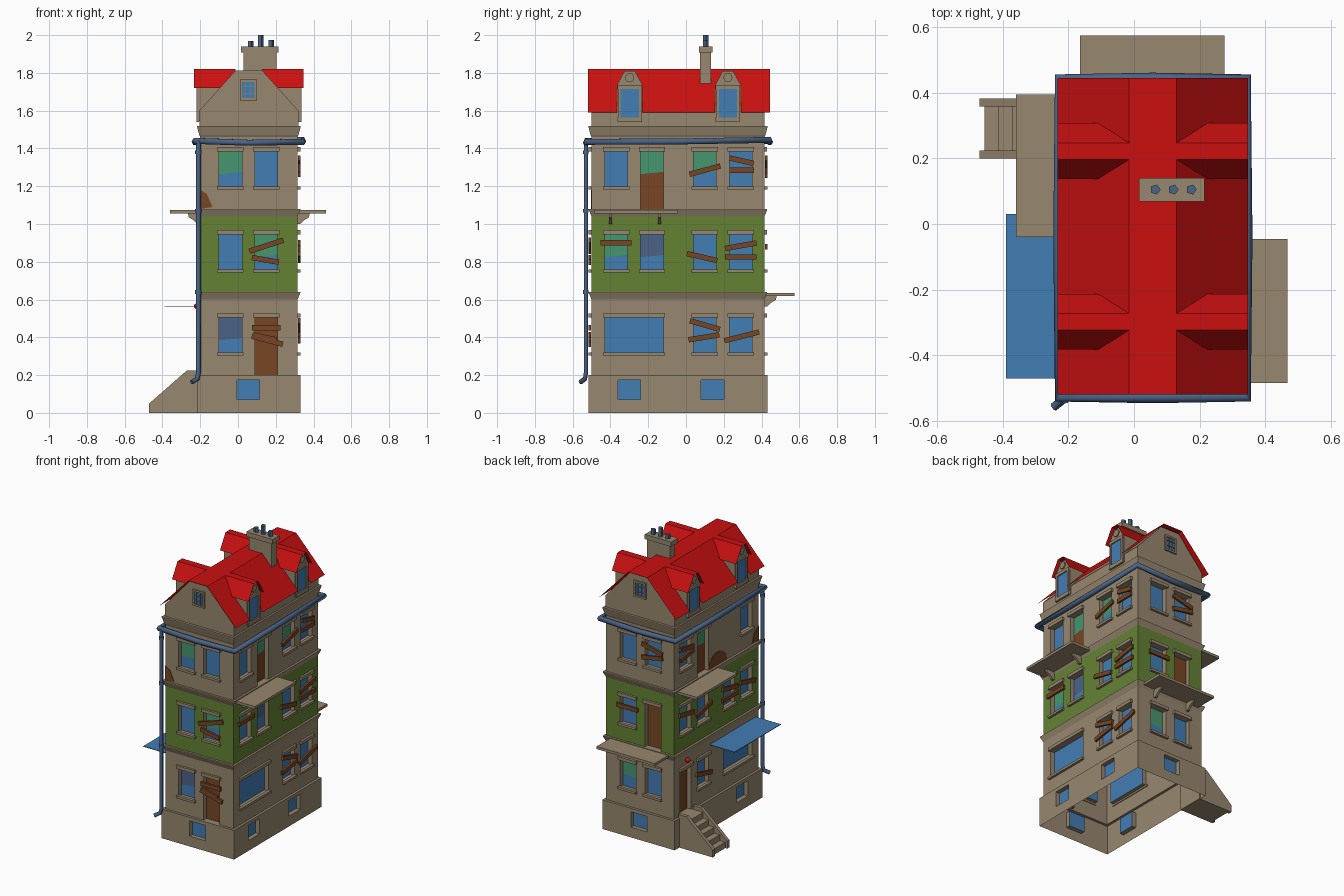
import bpy, bmesh, math
from mathutils import Vector as V

if "Cube" in bpy.data.objects:
    bpy.data.objects.remove(bpy.data.objects["Cube"])

COL = {"stone": (0.31, 0.242, 0.156), "moss_green": (0.127, 0.223, 0.034), "roof_red": (0.6, 0.005, 0.005),
       "glass_blue": (0.055, 0.205, 0.456), "slate": (0.07, 0.127, 0.242), "teal": (0.061, 0.305, 0.156),
       "wood": (0.188, 0.061, 0.017)}
MATS = {}
for n, c in COL.items():
    MATS[n] = bpy.data.materials.new(n)
    MATS[n].diffuse_color = (*c, 1)
ORDER = list(COL)
X0, X1, Y0, Y1 = -0.2, 0.315, -0.5, 0.415      # wall planes
CX = (X0 + X1) / 2
parts = {}                                      # name -> (bmesh, is_sheet)


def bucket(name, sheet=False):
    if name not in parts:
        parts[name] = (bmesh.new(), sheet)
    return parts[name][0]


def sheet(name, pts, mat, hint):
    """Flat polygon whose normal follows the hint."""
    bm = bucket(name, True)
    f = bm.faces.new([bm.verts.new(p) for p in pts])
    f.material_index = ORDER.index(mat)
    f.normal_update()
    if f.normal.dot(V(hint)) < 0:
        f.normal_flip()


def prism(name, pts, vec, mat):
    """Polygon extruded along a vector."""
    bm = bucket(name)
    a = [bm.verts.new(V(p)) for p in pts]
    b = [bm.verts.new(V(p) + V(vec)) for p in pts]
    n = len(a)
    fs = [bm.faces.new(a), bm.faces.new(b[::-1])]
    fs += [bm.faces.new((a[i], a[(i + 1) % n], b[(i + 1) % n], b[i])) for i in range(n)]
    for f in fs:
        f.material_index = ORDER.index(mat)


def box(name, x0, x1, y0, y1, z0, z1, mat):
    prism(name, [(x0, y0, z0), (x1, y0, z0), (x1, y1, z0), (x0, y1, z0)], (0, 0, z1 - z0), mat)


def P(face, u, z, d=0.0):
    """Point on a facade: u along it, z up, d outwards."""
    return V({"front": (u, Y0 - d, z), "back": (u, Y1 + d, z),
              "right": (X1 + d, u, z), "left": (X0 - d, u, z)}[face])


def fbox(name, face, u0, u1, z0, z1, d0, d1, mat, ang=0):
    cu, cz, a = (u0 + u1) / 2, (z0 + z1) / 2, math.radians(ang)
    pts = []
    for u, z in ((u0, z0), (u1, z0), (u1, z1), (u0, z1)):
        du, dz = u - cu, z - cz
        pts.append(P(face, cu + du * math.cos(a) - dz * math.sin(a), cz + du * math.sin(a) + dz * math.cos(a), d0))
    prism(name, pts, P(face, 0, 0, d1) - P(face, 0, 0, d0), mat)


def wall(face, off, z0, z1, holes, mat):
    """Facade sheet with recessed openings (u0, u1, za, zb, upper, lower, split)."""
    lo, hi = (X0, X1) if face in ("front", "back") else (Y0, Y1)
    us = sorted({lo - off, hi + off, *(u for h in holes for u in h[:2])})
    zs = sorted({z0, z1, *(z for h in holes for z in h[2:4])})
    out = P(face, 0, 0, 1) - P(face, 0, 0, 0)
    for ua, ub in zip(us, us[1:]):
        for za, zb in zip(zs, zs[1:]):
            cu, cz = (ua + ub) / 2, (za + zb) / 2
            if not any(h[0] < cu < h[1] and h[2] < cz < h[3] for h in holes):
                sheet("walls", [P(face, u, z, off) for u, z in ((ua, za), (ub, za), (ub, zb), (ua, zb))], mat, out)
    for ua, ub, za, zb, up, low, sp in holes:
        c = [(ua, za), (ub, za), (ub, zb), (ua, zb)]
        mid = P(face, (ua + ub) / 2, (za + zb) / 2, off)
        for i in range(4):                       # reveals
            q = [P(face, *c[i], off), P(face, *c[(i + 1) % 4], off),
                 P(face, *c[(i + 1) % 4], off - .03), P(face, *c[i], off - .03)]
            sheet("walls", q, "stone", mid - (q[0] + q[1]) / 2)
        for col, lo_, hi_ in ((low, (za, za), (sp - .006, sp + .006)), (up, (sp - .006, sp + .006), (zb, zb))):
            sheet("window_panes", [P(face, ua, lo_[0], off - .03), P(face, ub, lo_[1], off - .03),
                                   P(face, ub, hi_[1], off - .03), P(face, ua, hi_[0], off - .03)], col, out)


# Facades: per face, three floors of (centre, upper colour, lower colour, is_door)
B, T, S, W = "glass_blue", "teal", "slate", "wood"
OPEN = {
    "front": [[(-.04, S, B, 0), (.15, W, W, 1)], [(-.04, B, B, 0), (.15, T, B, 0)], [(-.04, T, B, 0), (.15, B, B, 0)]],
    "back": [[(-.04, B, B, 0), (.15, T, B, 0)], [(-.04, W, W, 1), (.15, B, B, 0)], [(-.04, B, B, 0), (.15, B, B, 0)]],
    "right": [[(-.275, B, B, 0), (.10, B, B, 0), (.29, B, B, 0)],
              [(-.37, T, B, 0), (-.18, S, B, 0), (.10, B, B, 0), (.29, B, B, 0)],
              [(-.37, B, B, 0), (-.18, T, W, 1), (.10, T, B, 0), (.29, B, B, 0)]],
    "left": [[(-.275, B, B, 0), (.10, B, B, 0), (.29, W, W, 1)],
             [(-.37, B, B, 0), (-.18, B, B, 0), (.10, B, B, 0), (.29, T, B, 0)],
             [(-.37, B, B, 0), (.10, T, W, 1), (.29, B, B, 0)]]}
CELLAR = {"front": [.055], "back": [.055], "right": [-.30, .14], "left": [-.30]}
BASES = (.2, .64, 1.08)
for face, floors in OPEN.items():
    wall(face, .017, 0, .2, [(c - .06, c + .06, .07, .175, B, B, .12) for c in CELLAR[face]], "stone")
    for k, (zb, row) in enumerate(zip(BASES, floors)):
        holes = []
        for c, up, low, door in row:
            h = .155 if c == -.275 else .06
            za, zt = (zb if door else zb + .115), zb + .305
            holes.append((c - h, c + h, za, zt, up, low, zb + .19))
            fbox("lintels", face, c - h - .01, c + h + .01, zt, zt + .022, -.005, .015, "stone")
            if not door:
                fbox("sills", face, c - h - .01, c + h + .01, za - .012, za + .004, -.005, .016, "stone")
        wall(face, 0, zb, 1.46 if k == 2 else zb + .4, holes, "moss_green" if k == 1 else "stone")

# Plinth ledge and flared cornices
for levels in ([(.017, .2), (0, .2)], [(0, .6), (.003, .607), (.015, .635), (.015, .64), (0, .64)],
               [(0, 1.04), (.003, 1.047), (.015, 1.075), (.015, 1.08), (0, 1.08)],
               [(0, 1.46), (.005, 1.47), (.017, 1.515), (.017, 1.52), (-.01, 1.52)]):
    for (o0, za), (o1, zb) in zip(levels, levels[1:]):
        R = [[V((x, y, z)) for x, y in ((X0 - o, Y0 - o), (X1 + o, Y0 - o), (X1 + o, Y1 + o), (X0 - o, Y1 + o))]
             for o, z in ((o0, za), (o1, zb))]
        for i, n in enumerate(((0, -1), (1, 0), (0, 1), (-1, 0))):
            j = (i + 1) % 4
            sheet("cornices", [R[0][i], R[0][j], R[1][j], R[1][i]], "stone", (*n, 0 if za != zb else 5))

# Boards nailed over openings: face, floor, centre, height above floor, length, tilt
for face, k, u, dz, ln, ang in (
        ("front", 0, .15, .25, .15, 0), ("front", 0, .155, .185, .17, -15), ("front", 0, .14, .2, .13, -12),
        ("front", 1, .15, .245, .19, 18), ("front", 1, .145, .17, .145, -10),
        ("right", 0, .10, .265, .165, -16), ("right", 0, .095, .2, .165, 9), ("right", 0, .295, .205, .19, 14),
        ("right", 1, -.37, .26, .165, 0), ("right", 1, .085, .185, .165, -13), ("right", 1, .29, .245, .17, 10),
        ("right", 1, .29, .185, .165, 0), ("right", 2, .10, .205, .17, 15), ("right", 2, .295, .255, .13, -13),
        ("right", 2, .295, .205, .13, 0), ("back", 1, .15, .24, .16, 0), ("back", 2, -.04, .25, .16, 14),
        ("back", 2, -.04, .19, .16, -10), ("left", 0, .10, .2, .17, 14), ("left", 1, .29, .24, .16, 10),
        ("left", 1, .10, .2, .17, -14), ("left", 1, -.18, .24, .17, 12), ("left", 1, -.18, .18, .17, 0),
        ("left", 1, -.37, .21, .17, 14), ("left", 2, .29, .25, .15, 10), ("left", 2, .29, .2, .15, -8)):
    z = BASES[k] + dz
    fbox("boards", face, u - ln / 2, u + ln / 2, z - .014, z + .014, .002, .016, "wood", ang)

# Patches of fallen plaster
for face, pts in (("front", [(-.2, 1.08), (-.135, 1.09), (-.165, 1.16), (-.2, 1.18)]),
                  ("left", [(-.5, 1.08), (-.43, 1.09), (-.45, 1.15), (-.5, 1.18)]),
                  ("left", [(-.055 + .1 * math.cos(a * math.pi / 7), 1.085 + .09 * math.sin(a * math.pi / 7)) for a in range(8)])):
    prism("plaster_patches", [P(face, u, z) for u, z in pts], P(face, 0, 0, .004) - P(face, 0, 0), "wood")

# Balconies on brackets
for face, u0, u1, z, d in (("right", -.485, -.045, 1.055, .152), ("left", -.04, .395, 1.055, .16), ("back", -.165, .275, .618, .16)):
    fbox("balconies", face, u0, u1, z, z + .018, -.01, d, "stone")
    for u in (u0 + .085, u1 - .095):
        prof = [(-.005, z - .055), (.015, z - .055), (.035, z - .035), (.06, z - .02), (.065, z), (-.005, z)]
        prism("balcony_brackets", [P(face, u - .008, zz, dd) for dd, zz in prof],
              P(face, .016, 0) - P(face, 0, 0), "stone")

# Awning, entrance steps
box("awning", -.39, X0, -.47, .03, .563, .567, "glass_blue")
for y, w in ((.2, .024), (.358, .024)):
    prism("stair_walls", [(x, y, z) for x, z in ((-.47, 0), (-.21, 0), (-.21, .225), (-.27, .225), (-.47, .05))],
          (0, w, 0), "stone")
for i in range(5):
    box("steps", -.455 + i * .042, -.21, .224, .358, 0, .04 * (i + 1), "stone")

# Attic block with gables
prism("attic", [(CX + x, Y0, z) for x, z in ((-.262, 1.52), (.262, 1.52), (.262, 1.6), (.0715, 1.812), (-.0715, 1.812), (-.262, 1.6))],
      (0, Y1 - Y0, 0), "stone")
for face in ("front", "back"):
    fbox("gable_panes", face, .015, .095, 1.66, 1.76, -.005, .003, B)
    for u0, u1, z0, z1 in ((.01, .022, 1.655, 1.765), (.088, .1, 1.655, 1.765), (.01, .1, 1.655, 1.667), (.01, .1, 1.753, 1.765),
                           (.04, .043, 1.66, 1.76), (.067, .07, 1.66, 1.76), (.015, .095, 1.69, 1.693), (.015, .095, 1.727, 1.73)):
        fbox("gable_frames", face, u0, u1, z0, z1, -.005, .01, "stone")

# Roof sheets, notched where the dormers stand
DORM = (-.298, .222)
RY0, RY1 = -.52, .445
RZ = lambda d: 1.82 - (d - .0725) * .23 / .2175
sheet("roof", [(CX - .0725, RY0, 1.82), (CX + .0725, RY0, 1.82), (CX + .0725, RY1, 1.82), (CX - .0725, RY1, 1.82)], "roof_red", (0, 0, 1))
for s in (1, -1):
    def slope(da, db, ya, yb):
        sheet("roof", [(CX + s * da, ya, RZ(da)), (CX + s * db, ya, RZ(db)), (CX + s * db, yb, RZ(db)), (CX + s * da, yb, RZ(da))],
              "roof_red", (0, 0, 1))
    slope(.0725, .25, RY0, RY1)
    cuts = [RY0] + [c + o for c in DORM for o in (-.068, .068)] + [RY1]
    for ya, yb in zip(cuts[::2], cuts[1::2]):
        slope(.25, .29, ya, yb)
    # Dormers
    face = "right" if s > 0 else "left"
    for c in DORM:
        prism("dormers", [(CX + s * .267, c + y, z) for y, z in
                          ((-.068, 1.545), (.068, 1.545), (.068, 1.735), (.028, 1.81), (-.028, 1.81), (-.068, 1.735))],
              (-s * .18, 0, 0), "stone")
        prof = [(-.085, 1.72), (-.025, 1.821), (.025, 1.821), (.085, 1.72)]
        for (ya, za), (yb, zb) in zip(prof, prof[1:]):
            sheet("dormer_roofs", [(CX + s * .07, c + ya, za), (CX + s * .29, c + ya, za),
                                   (CX + s * .29, c + yb, zb), (CX + s * .07, c + yb, zb)], "roof_red", (0, 0, 1))
        fbox("dormer_panes", face, c - .048, c + .048, 1.565, 1.715, .008, .013, B)
        for u0, u1, z0, z1 in ((-.062, -.048, 1.56, 1.715), (.048, .062, 1.56, 1.715), (-.065, .065, 1.715, 1.735), (-.065, .065, 1.54, 1.565)):
            fbox("dormer_frames", face, c + u0, c + u1, z0, z1, .006, .02, "stone")
        prism("dormer_roundels", [P(face, c + .024 * math.cos(a * math.pi / 6), 1.775 + .024 * math.sin(a * math.pi / 6), .008)
                                  for a in range(12)], (s * .01, 0, 0), "stone")

# Chimney and pots
box("chimney", .03, .203, .075, .132, 1.74, 1.91, "stone")
box("chimney_cap", .015, .215, .068, .14, 1.908, 1.94, "stone")
for x, top in ((.065, 1.97), (.12, 2.0), (.175, 1.975)):
    prism("chimney_pots", [(x + .016 * math.cos(a * math.tau / 5), .105 + .016 * math.sin(a * math.tau / 5), 1.93) for a in range(5)],
          (0, 0, top - 1.93), "slate")

# Build all collected parts
for name, (bm, is_sheet) in parts.items():
    if not is_sheet:
        bmesh.ops.recalc_face_normals(bm, faces=bm.faces)
    me = bpy.data.meshes.new(name)
    bm.to_mesh(me)
    bm.free()
    for n in ORDER:
        me.materials.append(MATS[n])
    bpy.context.collection.objects.link(bpy.data.objects.new(name, me))


def pipe(name, pts, r, closed=False):
    cu = bpy.data.curves.new(name, "CURVE")
    cu.dimensions, cu.bevel_depth, cu.bevel_resolution, cu.use_fill_caps = "3D", r, 1, True
    sp = cu.splines.new("POLY")
    sp.points.add(len(pts) - 1)
    for p, q in zip(sp.points, pts):
        p.co = (*q, 1)
    sp.use_cyclic_u = closed
    cu.materials.append(MATS["slate"])
    ob = bpy.data.objects.new(name, cu)
    bpy.context.collection.objects.link(ob)
    bpy.ops.object.select_all(action="DESELECT")
    ob.select_set(True)
    bpy.context.view_layer.objects.active = ob
    bpy.ops.object.convert(target="MESH")


# Sagging gutter, downpipe with collars, lamp
g = .028
pipe("gutter", [(X0 - g, Y0 - g, 1.44), (CX, Y0 - g, 1.43), (X1 + g, Y0 - g, 1.435), (X1 + g, -.04, 1.437),
                (X1 + g, Y1 + g, 1.445), (CX, Y1 + g, 1.435), (X0 - g, Y1 + g, 1.44), (X0 - g, -.04, 1.435)], .018, True)
pipe("downpipe", [(-.21, -.53, 1.44), (-.21, -.53, .21), (-.216, -.535, .18), (-.245, -.558, .163)], .013)
for i, z in enumerate((.64, 1.07, 1.38)):
    pipe("pipe_collar_%d" % i, [(-.21, -.53, z - .01), (-.21, -.53, z + .01)], .017)
bpy.ops.mesh.primitive_uv_sphere_add(segments=12, ring_count=8, radius=.016, location=(-.217, .29, .565))
lamp = bpy.context.object
lamp.name = "door_lamp"
lamp.data.materials.append(MATS["roof_red"])
bpy.ops.object.shade_smooth_by_angle()

for m in bpy.data.materials:
    if m.users and not m.is_grease_pencil:
        m.use_nodes = True
        m.node_tree.nodes["Principled BSDF"].inputs["Base Color"].default_value = m.diffuse_color
